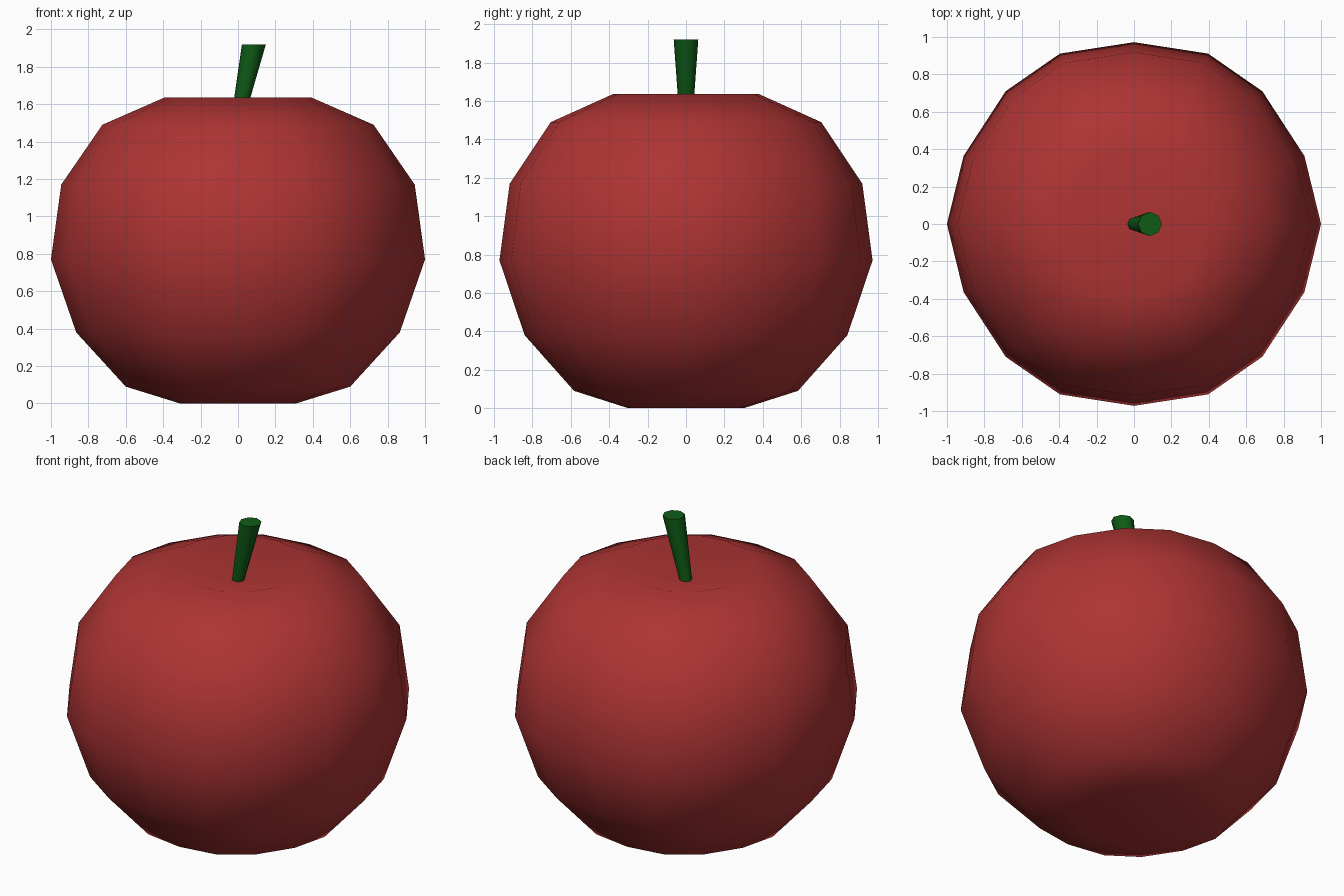
import bpy, bmesh
from mathutils import Matrix

if "Cube" in bpy.data.objects:
    bpy.data.objects.remove(bpy.data.objects["Cube"])


def material(name, rgb):
    m = bpy.data.materials.new(name)
    m.diffuse_color = (*rgb, 1)
    m.use_nodes = True
    m.node_tree.nodes["Principled BSDF"].inputs["Base Color"].default_value = m.diffuse_color
    return m


def loft(name, rings, mat, poles=None):
    """Skin a stack of closed rings; ends are pole points or flat caps."""
    bm = bmesh.new()
    loops = [[bm.verts.new(p) for p in ring] for ring in rings]
    n = len(loops[0])
    for a, b in zip(loops, loops[1:]):
        for i in range(n):
            j = (i + 1) % n
            bm.faces.new((a[i], a[j], b[j], b[i]))
    if poles:
        for loop, z in zip((loops[0], loops[-1]), poles):
            tip = bm.verts.new((0, 0, z))
            for i in range(n):
                bm.faces.new((loop[i], loop[(i + 1) % n], tip))
    else:
        bm.faces.new(loops[0])
        bm.faces.new(loops[-1])
    bmesh.ops.recalc_face_normals(bm, faces=bm.faces)
    mesh = bpy.data.meshes.new(name)
    bm.to_mesh(mesh)
    bm.free()
    mesh.materials.append(mat)
    ob = bpy.data.objects.new(name, mesh)
    bpy.context.collection.objects.link(ob)
    return ob


red = material("apple red", (0.42, 0.034, 0.034))
green = material("stem green", (0.005, 0.105, 0.008))

# Slightly uneven 16-sided cross-section, mirrored from one quarter
quarter = [(1, 0), (.911, .364), (.686, .71), (.396, .911), (0, .972)]
half = quarter + [(-x, y) for x, y in quarter[-2::-1]]
section = half + [(x, -y) for x, y in half[-2:0:-1]]

# Apple body: radius and height of each ring, with sunken poles
profile = [(.31, 0), (.60, .09), (.865, .38), (1, .77),
           (.945, 1.17), (.725, 1.49), (.39, 1.637)]
rings = [[(x * r, y * r, z) for x, y in section] for r, z in profile]
apple = loft("apple_body", rings, red, poles=(.05, 1.53))
apple.data.polygons.foreach_set("use_smooth", [True] * len(apple.data.polygons))

# Leaning stem, widening towards the top
circle = [Matrix.Rotation(i * 0.785398, 2).col[0] for i in range(8)]
stem = loft("stem", [[(cx + c.x * r, c.y * r, z) for c in circle]
                     for cx, r, z in ((-.002, .035, 1.52), (.085, .064, 1.92))], green)
bpy.context.view_layer.objects.active = stem
stem.select_set(True)
bpy.ops.object.shade_smooth_by_angle(angle=0.9)
